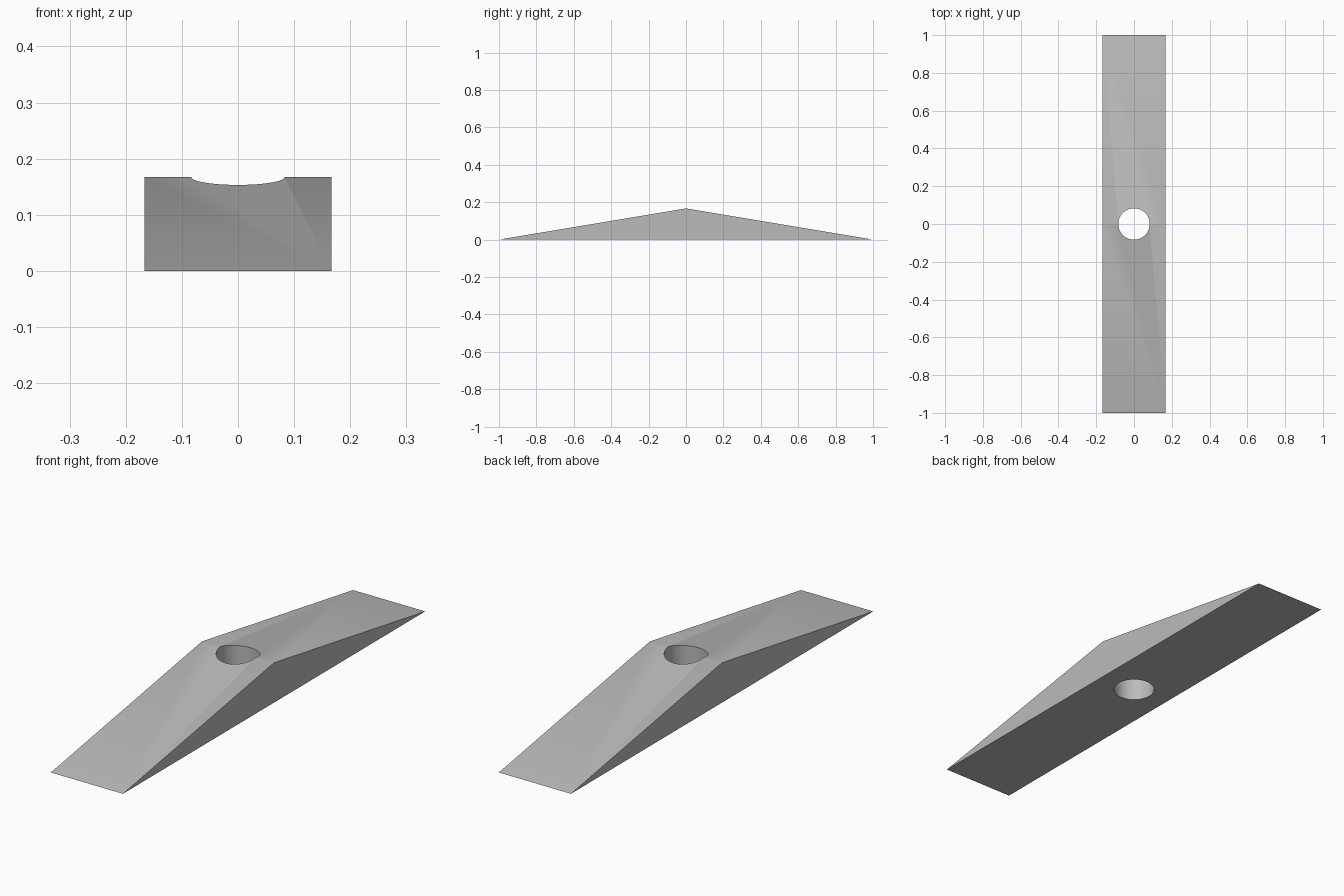
import bpy
import bmesh

cube = bpy.data.objects.get("Cube")
if cube:
    bpy.data.objects.remove(cube, do_unlink=True)

LENGTH, WIDTH, HEIGHT, HOLE_RADIUS = 2.0, 0.334, 0.167, 0.083

grey = bpy.data.materials.new("plain_grey")
grey.use_nodes = True
colour = (0.5, 0.5, 0.5, 1)
grey.diffuse_color = colour
grey.node_tree.nodes["Principled BSDF"].inputs["Base Color"].default_value = colour

# Wedge body: triangular side profile pushed across the width
bm = bmesh.new()
profile = [(-LENGTH / 2, 0), (LENGTH / 2, 0), (0, HEIGHT)]
side = bm.faces.new([bm.verts.new((-WIDTH / 2, y, z)) for y, z in profile])
pushed = bmesh.ops.extrude_face_region(bm, geom=[side])["geom"]
bmesh.ops.translate(bm, vec=(WIDTH, 0, 0),
                    verts=[v for v in pushed if isinstance(v, bmesh.types.BMVert)])
bmesh.ops.recalc_face_normals(bm, faces=bm.faces)
mesh = bpy.data.meshes.new("wedge_body")
bm.to_mesh(mesh)
bm.free()
mesh.materials.append(grey)
body = bpy.data.objects.new("wedge_body", mesh)
bpy.context.collection.objects.link(body)

# Round hole straight through the ridge
bpy.ops.mesh.primitive_cylinder_add(vertices=64, radius=HOLE_RADIUS, depth=1)
cutter = bpy.context.object
cutter.name = "hole_cutter"
cutter.hide_render = True
cutter.data.materials.append(grey)
cut = body.modifiers.new("hole", "BOOLEAN")
cut.operation = "DIFFERENCE"
cut.solver = "EXACT"
cut.object = cutter

bpy.ops.object.select_all(action="DESELECT")
body.select_set(True)
bpy.context.view_layer.objects.active = body
bpy.ops.object.modifier_apply(modifier=cut.name)
bpy.data.objects.remove(cutter, do_unlink=True)

# Soft shading over the shallow ridge, crisp outer edges
bpy.ops.object.shade_smooth_by_angle(angle=0.52)
